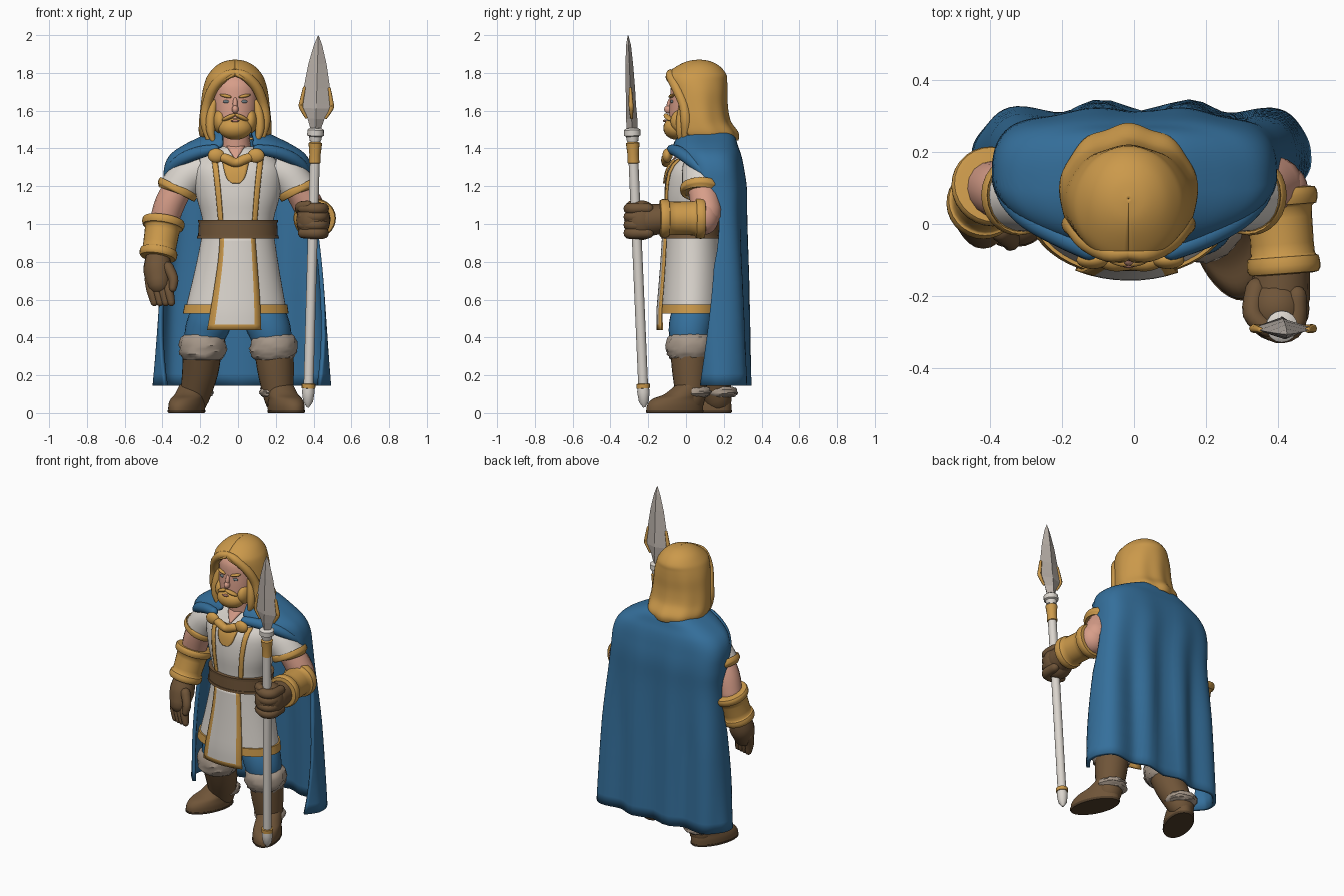
import bpy, bmesh, math, random
from mathutils import Vector

random.seed(4)
PI = math.pi
cube = bpy.data.objects.get("Cube")
if cube:
    bpy.data.objects.remove(cube, do_unlink=True)


def material(name, r, g, b):
    m = bpy.data.materials.new(name)
    m.use_nodes = True
    m.diffuse_color = (r, g, b, 1)
    m.node_tree.nodes["Principled BSDF"].inputs["Base Color"].default_value = (r, g, b, 1)
    return m


GOLD = material("gold", .6, .32, .07)
BLUE = material("cape blue", .035, .16, .33)
WHITE = material("off white", .7, .66, .61)
BROWN = material("leather brown", .16, .09, .04)
SKIN = material("skin", .68, .34, .25)
FUR = material("grey fur", .38, .31, .25)
STEEL = material("steel", .48, .43, .39)
SOLE = material("dark sole", .085, .05, .024)
EYE = material("eye grey", .16, .2, .22)
LIP = material("lip pink", .52, .23, .17)


def spline(rows, k):
    """Catmull-Rom resampling of rows of numbers."""
    out, last = [], len(rows) - 1
    for i in range(last):
        p = [rows[max(0, min(last, i + j))] for j in (-1, 0, 1, 2)]
        for s in range(k):
            t = s / k
            out.append(tuple(
                b + .5 * t * (c - a + t * (2*a - 5*b + 4*c - d + t * (3*(b - c) + d - a)))
                for a, b, c, d in zip(*p)))
    out.append(tuple(rows[last]))
    return out


def finish(name, bm, mats, smooth=True, thick=0, loc=(0, 0, 0), rot=(0, 0, 0)):
    bmesh.ops.recalc_face_normals(bm, faces=bm.faces)
    me = bpy.data.meshes.new(name)
    bm.to_mesh(me)
    bm.free()
    for m in mats:
        me.materials.append(m)
    if smooth:
        me.shade_smooth()
        me.set_sharp_from_angle(angle=math.radians(45))
    ob = bpy.data.objects.new(name, me)
    ob.location, ob.rotation_euler = loc, rot
    bpy.context.collection.objects.link(ob)
    if thick:
        mod = ob.modifiers.new("thickness", "SOLIDIFY")
        mod.thickness, mod.offset = thick, 0
    return ob


def skin_rings(name, rings, mats, closed=True, caps=True, rule=None, **kw):
    """Bridge rings of points; rule(row, column) picks the material."""
    bm = bmesh.new()
    vs = [[bm.verts.new(p) for p in ring] for ring in rings]
    n = len(vs[0])
    for i in range(len(vs) - 1):
        for j in range(n if closed else n - 1):
            q = (j + 1) % n
            f = bm.faces.new((vs[i][j], vs[i][q], vs[i+1][q], vs[i+1][j]))
            f.material_index = rule(i, j) if rule else 0
    if closed and caps:
        bm.faces.new(vs[0])
        bm.faces.new(vs[-1])
    return finish(name, bm, mats, **kw)


def loft(name, rows, mat, n=32, k=4, caps=True, **kw):
    """Stack of horizontal ellipses: z, cx, cy, rx, ry."""
    rings = [[(cx + rx * math.sin(2*PI*j/n), cy - ry * math.cos(2*PI*j/n), z) for j in range(n)]
             for z, cx, cy, rx, ry in spline(rows, k)]
    return skin_rings(name, rings, [mat], caps=caps, **kw)


def drape(name, rows, mat, n, power, thick, ripple):
    """Sheet open at the front, squarer at the back: z, cx, cy, rx, ry, half angle in units of pi."""
    rings = []
    for z, cx, cy, rx, ry, half in spline(rows, 5):
        ring = []
        for j in range(n + 1):
            a = min(half, 1) * PI * (2 * j / n - 1)
            s, c = math.sin(a), math.cos(a)
            p = power if c > 0 else 1
            x = rx * math.copysign(abs(s) ** p, s)
            y = ry * math.copysign(abs(c) ** p, c)
            w = 1 + ripple(x, a, z)
            ring.append((cx + x * (1 + (w - 1) * .3), cy + y * w, z))
        rings.append(ring)
    return skin_rings(name, rings, [mat], closed=False, thick=thick)


def tube(name, pts, mat, n=16, k=4, rounded=True, jitter=0):
    """Swept limb: x, y, z, radius."""
    rows = spline(pts, k)
    ps, rs = [Vector(r[:3]) for r in rows], [r[3] for r in rows]
    way = (ps[-1] - ps[0]).normalized()
    if rounded:
        for end, sign in ((0, -1), (-1, 1)):
            a, b = (ps[0], ps[1]) if end == 0 else (ps[-2], ps[-1])
            t, p, r = (b - a).normalized() * sign, ps[end].copy(), rs[end]
            for f, g in ((.5, .87), (.85, .53), (.98, .2)):
                at = 0 if end == 0 else len(ps)
                ps.insert(at, p + t * r * f)
                rs.insert(at, r * g)
    ref = Vector((0, 0, 1)) if abs(way.y) > .8 else Vector((0, 1, 0))
    rings = []
    for i, (p, r) in enumerate(zip(ps, rs)):
        t = (ps[min(i + 1, len(ps) - 1)] - ps[max(i - 1, 0)]).normalized()
        u = ref.cross(t).normalized()
        v = t.cross(u)
        rings.append([p + (u * math.cos(2*PI*j/n) + v * math.sin(2*PI*j/n))
                      * (r + random.uniform(-jitter, jitter)) for j in range(n)])
    return skin_rings(name, rings, [mat])


def blob(name, loc, size, mat, rot=(0, 0, 0)):
    bm = bmesh.new()
    bmesh.ops.create_uvsphere(bm, u_segments=24, v_segments=14, radius=1)
    bmesh.ops.scale(bm, vec=size, verts=bm.verts)
    return finish(name, bm, [mat], loc=loc, rot=rot)


# Tunic, with its hem and belt following the same profile
body = [(.535, -.012, .03, .27, .168), (.75, -.005, .035, .225, .155), (.95, 0, .035, .19, .142),
        (1.03, 0, .035, .19, .143), (1.15, 0, .04, .222, .155), (1.28, -.005, .055, .24, .155),
        (1.35, -.01, .07, .2, .125), (1.41, -.01, .07, .1, .085)]
loft("tunic", body, WHITE, n=48)
fine = spline(body, 8)


def section(z):
    z = max(fine[0][0], min(fine[-1][0], z))
    for a, b in zip(fine, fine[1:]):
        if z <= b[0]:
            t = (z - a[0]) / (b[0] - a[0])
            return [p + (q - p) * t for p, q in zip(a, b)][1:]


def front_y(x, z):
    cx, cy, rx, ry = section(z)
    return cy - ry * math.sqrt(max(0, 1 - ((x - cx) / rx) ** 2))


def band(name, low, high, off, mat):
    rows = []
    for z, o in ((low, -.01), (low, off), (high, off), (high, -.01)):
        cx, cy, rx, ry = section(z)
        rows.append((z, cx, cy, rx + o, ry + o))
    loft(name, rows, mat, n=48, k=1, caps=False)


band("tunic_hem", .525, .575, .01, GOLD)
band("belt", .925, 1.02, .018, BROWN)
for z in (.932, 1.013):
    band("belt_edge", z - .008, z + .008, .023, BROWN)


def panel(name, rows, off, mats, rule=None, cols=8):
    """Cloth plate lying on the tunic: z, left x, right x."""
    grid = []
    for z, a, b in spline(rows, 4):
        xs = [a + (b - a) * j / cols for j in range(cols + 1)]
        grid.append([(x, front_y(x, z) - off, z) for x in xs])
    return skin_rings(name, grid, mats, closed=False, thick=.009, rule=rule)


panel("front_tabard", [(.93, -.095, .09), (.8, -.105, .1), (.6, -.135, .115), (.44, -.162, .122)],
      .015, [WHITE, GOLD], lambda i, j: int(j in (0, 7) or i == 11))
panel("left_chest_stripe", [(1.34, .104, .133), (1.18, .088, .115), (1.0, .075, .099)], .006, [GOLD], cols=3)
panel("right_chest_stripe", [(1.34, -.138, -.109), (1.18, -.119, -.092), (1.0, -.102, -.078)], .006, [GOLD], cols=3)
panel("chest_emblem", [(1.34, -.085, .06), (1.27, -.07, .045), (1.235, -.055, .03), (1.215, -.03, .008)],
      .006, [GOLD])

# Collar and brooches
tube("collar", [(-.11, -.09, 1.36, .02), (-.06, -.105, 1.345, .026), (-.012, -.105, 1.325, .024),
                (.04, -.105, 1.345, .026), (.09, -.09, 1.36, .02)], GOLD)
panel("neck_opening", [(1.41, -.06, .036), (1.38, -.04, .016), (1.345, -.016, -.008)], .006, [SKIN], cols=4)
for s in (-1, 1):
    blob("brooch", (-.01 + s * .105, -.1, 1.362), (.045, .025, .038), GOLD)
    tube("cape_front_roll", [(-.01 + s * .115, -.075, 1.395, .026), (s * .2, -.035, 1.38, .032),
                             (s * .29, .015, 1.345, .032), (s * .35, .07, 1.295, .026),
                             (s * .378, .13, 1.23, .016)], BLUE)

# Cape
drape("cape", [(1.485, -.005, .1, .13, .125, .8), (1.455, 0, .1, .19, .15, .86),
               (1.41, 0, .1, .28, .165, .9), (1.36, 0, .11, .35, .172, .79),
               (1.29, 0, .125, .38, .17, .61), (1.18, .003, .135, .383, .172, .51),
               (1.0, .015, .145, .387, .16, .48), (.6, .018, .155, .432, .155, .54),
               (.145, .02, .172, .477, .148, .69)],
      BLUE, 72, .62, .022,
      lambda x, a, z: .11 * min(1, max(0, (1.4 - z) / .7)) * math.cos(2 * PI * (x + .11) / .24))

# Head
HX = -.015
tube("neck", [(-.01, .06, 1.36, .085), (-.012, .045, 1.45, .075), (HX, .04, 1.53, .075)], SKIN)
loft("head", [(1.46, HX, -.03, .04, .04), (1.5, HX, -.005, .09, .085), (1.58, HX, .02, .113, .11),
              (1.66, HX, .03, .12, .115), (1.74, HX, .045, .12, .12), (1.8, HX, .055, .07, .08)], SKIN)
drape("hair", [(1.86, HX, .07, .0005, .0005, 1), (1.852, HX, .068, .05, .055, 1),
               (1.828, HX, .065, .095, .105, 1), (1.79, HX, .055, .13, .147, 1),
               (1.757, HX, .053, .147, .153, .88), (1.7, HX, .06, .162, .148, .75),
               (1.62, HX, .065, .172, .143, .69), (1.54, HX, .075, .18, .148, .7),
               (1.48, HX, .095, .18, .168, .66), (1.445, HX, .11, .16, .152, .6)],
      GOLD, 56, 1, .022,
      lambda x, a, z: .03 * min(1, max(0, (1.8 - z) / .25)) * math.cos(9 * a))
blob("nose", (HX, -.092, 1.607), (.018, .024, .022), SKIN)
blob("nose_bridge", (HX, -.085, 1.637), (.013, .016, .036), SKIN, (-.25, 0, 0))
blob("chin_beard", (HX, -.05, 1.508), (.09, .07, .062), GOLD)
blob("lower_lip", (HX, -.112, 1.546), (.022, .01, .007), LIP)
for s in (-1, 1):
    blob("eye", (HX + s * .046, -.074, 1.648), (.019, .009, .009), EYE)
    blob("eyebrow", (HX + s * .05, -.076, 1.678), (.034, .014, .009), GOLD, (0, -.2 * s, .3 * s))
    blob("moustache", (HX + s * .033, -.096, 1.565), (.042, .018, .012), GOLD, (0, .4 * s, .4 * s))
    blob("jaw_beard", (HX + s * .08, -.012, 1.545), (.038, .07, .065), GOLD)
    tube("front_lock", [(HX + s * .004, -.08, 1.8, .02), (HX + s * .055, -.08, 1.782, .026),
                        (HX + s * .115, -.05, 1.72, .027), (HX + s * .15, -.012, 1.63, .026),
                        (HX + s * .158, .0, 1.54, .028), (HX + s * .14, -.005, 1.45, .016)], GOLD)
    tube("side_lock", [(HX + s * .115, -.015, 1.64, .02), (HX + s * .128, -.025, 1.56, .026),
                       (HX + s * .13, -.03, 1.49, .022), (HX + s * .115, -.03, 1.435, .01)], GOLD)

# Sleeves and upper arms
for s in (-1, 1):
    tube("sleeve", [(s * .18, .075, 1.29, .095), (s * .26, .08, 1.255, .102), (s * .322, .08, 1.18, .1)],
         WHITE, n=24, rounded=False)
    tube("sleeve_trim", [(s * .312, .08, 1.2, .1), (s * .314, .08, 1.196, .11), (s * .328, .08, 1.17, .11),
                         (s * .33, .08, 1.166, .09)], GOLD, n=24, rounded=False)


def bracer(name, a, b, ra, rb):
    """Cuff with a raised rim at both ends."""
    a, b = Vector(a), Vector(b)
    steps = ((0, .8), (.01, 1.08), (.1, 1.15), (.2, 1.1), (.23, .97), (.5, .96),
             (.77, .98), (.8, 1.08), (.9, 1.13), (.99, 1.06), (1, .7))
    tube(name, [(*a.lerp(b, t), (ra + (rb - ra) * t) * f) for t, f in steps], GOLD, n=28, k=2, rounded=False)


# Right arm, hanging
tube("right_upper_arm", [(-.3, .08, 1.22, .075), (-.36, .09, 1.11, .08), (-.395, .1, 1.0, .075)], SKIN)
bracer("right_bracer", (-.392, .11, 1.025), (-.425, .05, .82), .1, .088)
tube("right_glove", [(-.425, .05, .84, .06), (-.425, .025, .76, .076), (-.42, -.005, .69, .064)], BROWN)
for i in range(4):
    x = -.468 + .03 * i
    tube("right_finger", [(x, .015 - .008 * i, .71, .027), (x + .01, -.01 - .008 * i, .65, .027),
                          (x + .025, -.02 - .008 * i, .585, .02)], BROWN, n=12)
tube("right_thumb", [(-.37, -.02, .77, .03), (-.342, -.045, .71, .026), (-.345, -.055, .66, .02)], BROWN, n=12)

# Left arm, gripping the spear
tube("left_upper_arm", [(.3, .08, 1.22, .075), (.355, .1, 1.13, .08), (.39, .11, 1.06, .08)], SKIN)
blob("left_elbow", (.398, .095, 1.035), (.086, .08, .092), SKIN)
bracer("left_bracer", (.4, .1, 1.03), (.418, -.14, 1.03), .095, .09)
tube("left_wrist", [(.415, -.1, 1.03, .075), (.405, -.2, 1.02, .085)], BROWN)
blob("left_fist", (.398, -.235, 1.02), (.09, .092, .105), BROWN)
for i in range(4):
    z = .952 + .043 * i
    tube("left_finger", [(.452, -.2, z, .028), (.446, -.28, z, .031), (.4, -.3, z, .031),
                         (.345, -.27, z, .028)], BROWN, n=12)
tube("left_thumb", [(.34, -.18, 1.06, .03), (.33, -.25, 1.09, .028), (.37, -.29, 1.1, .024)], BROWN, n=12)

# Legs and boots: side, knee y, ankle x, ankle y, foot centre
for side, s, ky, ax, ay, fx, fy in (("left", 1, .02, .215, .025, .255, -.06),
                                    ("right", -1, .06, .23, .165, -.272, .09)):
    tube(side + "_trouser", [(s * .115, .035, .62, .09), (s * .145, (ky + .04) / 2, .5, .114),
                             (s * .17, ky, .43, .112), (s * .185, ky, .36, .1)], BLUE, n=24, rounded=False)
    tube(side + "_boot_shaft", [(s * .188, ky, .36, .105), (s * .2, (ky + ay) / 2, .22, .096),
                                (s * ax, ay, .08, .078)], BROWN, n=24)
    for label, x, y, z, r, h in (("_knee_fur", .187, ky, .35, .112, .064),
                                 ("_ankle_fur", ax - .008, ay + .012, .112, .084, .026)):
        tube(side + label, [(s * x, y, z + h * t, r * f) for t, f in
                            ((1.1, .8), (.8, 1.02), (.1, 1.12), (-.4, 1.1), (-.8, 1), (-1.1, .85))],
             FUR, n=26, k=2, rounded=False, jitter=.007)
    turn = (0, 0, s * .4)
    loft(side + "_sole", [(0, 0, 0, .08, .157), (.006, 0, 0, .085, .162), (.014, 0, 0, .085, .162)],
         SOLE, k=1, loc=(fx, fy, 0), rot=turn)
    loft(side + "_foot", [(.012, 0, 0, .082, .159), (.045, 0, .003, .083, .156), (.075, 0, .015, .079, .138),
                          (.1, 0, .05, .077, .104), (.15, 0, .085, .07, .07)],
         BROWN, loc=(fx, fy, 0), rot=turn)

# Spear, built upright then tilted
AXIS = dict(loc=(.37, -.222, .03), rot=(.043, .028, 0))
for name, mat, prof in (
        ("spear_butt", WHITE, ((0, .006), (.03, .026), (.08, .033), (.11, .03))),
        ("spear_butt_ring", GOLD, ((.1, .02), (.102, .036), (.125, .036), (.127, .02))),
        ("spear_shaft", WHITE, ((.11, .026), (1.46, .026))),
        ("spear_grip", GOLD, ((1.29, .02), (1.295, .031), (1.34, .03), (1.4, .036), (1.41, .02))),
        ("spear_collar", WHITE, ((1.41, .03), (1.435, .034), (1.44, .044), (1.47, .044), (1.48, .03)))):
    loft(name, [(z, 0, 0, r, r) for z, r in prof], mat, n=16, k=1, **AXIS)
loft("spear_blade", [(z, 0, 0, w, t) for z, w, t in (
    (1.47, .026, .028), (1.53, .045, .03), (1.585, .088, .027), (1.61, .086, .026), (1.69, .07, .025),
    (1.82, .048, .02), (1.92, .022, .013), (1.97, .002, .002))], STEEL, n=4, k=1, smooth=False, **AXIS)
for s in (-1, 1):
    edge = tube("blade_edge", [(s * .052, 0, 1.535, .007), (s * .08, 0, 1.587, .012),
                               (s * .079, 0, 1.615, .012), (s * .066, 0, 1.69, .008)], GOLD, n=8, k=2)
    edge.location, edge.rotation_euler = AXIS["loc"], AXIS["rot"]
